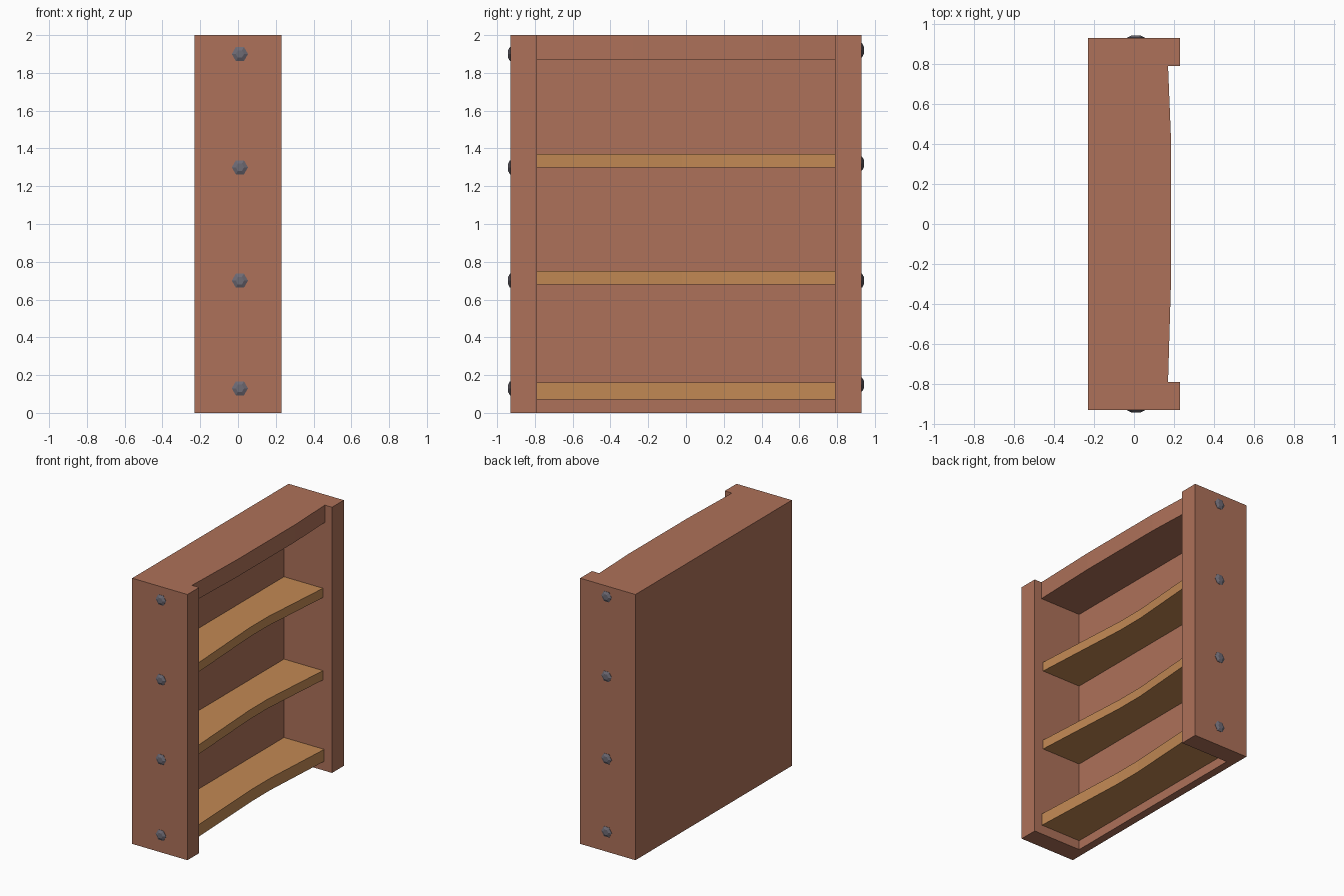
import bpy, bmesh, math
from mathutils import Matrix

if "Cube" in bpy.data.objects:
    bpy.data.objects.remove(bpy.data.objects["Cube"])


def material(name, rgb):
    m = bpy.data.materials.new(name)
    m.diffuse_color = (*rgb, 1)
    m.use_nodes = True
    m.node_tree.nodes["Principled BSDF"].inputs["Base Color"].default_value = m.diffuse_color
    return m


RED = material("reddish wood", (0.42, 0.165, 0.100))
TAN = material("light shelf wood", (0.54, 0.25, 0.088))
IRON = material("grey bolt", (0.155, 0.145, 0.175))


def finish(name, bm, mat):
    bmesh.ops.recalc_face_normals(bm, faces=bm.faces)
    mesh = bpy.data.meshes.new(name)
    bm.to_mesh(mesh)
    bm.free()
    mesh.materials.append(mat)
    ob = bpy.data.objects.new(name, mesh)
    bpy.context.collection.objects.link(ob)
    return ob


def board(name, outline, z0, z1, mat):
    """Extrude an x/y outline from z0 up to z1."""
    bm = bmesh.new()
    face = bm.faces.new([bm.verts.new((x, y, z0)) for x, y in outline])
    ext = bmesh.ops.extrude_face_region(bm, geom=[face])
    for g in ext["geom"]:
        if isinstance(g, bmesh.types.BMVert):
            g.co.z = z1
    return finish(name, bm, mat)


def rect(x0, x1, y0, y1):
    return [(x0, y0), (x1, y0), (x1, y1), (x0, y1)]


INNER, OUTER, BACK = 0.79, 0.93, -0.17

# Upright sides and back panel
for s, label in ((-1, "front"), (1, "rear")):
    y0, y1 = sorted((s * INNER, s * OUTER))
    board(f"side_panel_{label}", rect(-0.23, 0.23, y0, y1), 0, 2, RED)
board("back_panel", rect(-0.23, BACK, -INNER, INNER), 0, 2, RED)

# Top board with a slightly bowed front edge
board("top_board", [(BACK, -INNER), (0.17, -INNER), (0.185, -0.28),
                    (0.185, 0.42), (0.17, INNER), (BACK, INNER)], 1.87, 2, RED)

# Shelves, worn hollow along the front edge
for i, (z0, z1, end, mid) in enumerate(((0.07, 0.16, 0.165, 0.13),
                                        (0.68, 0.75, 0.155, 0.11),
                                        (1.30, 1.37, 0.155, 0.11))):
    board(f"shelf_{i + 1}", [(BACK, -INNER), (end, -INNER), (mid, -0.02),
                             (mid, 0.2), (end, INNER), (BACK, INNER)],
          z0, z1, TAN)

# Hexagonal bolt heads with tapered caps
for s, label, heights in ((-1, "front", (0.13, 0.70, 1.30, 1.90)),
                          (1, "rear", (0.15, 0.70, 1.32, 1.92))):
    for i, z in enumerate(heights):
        bm = bmesh.new()
        rings = []
        for r, d in ((0.043, -0.005), (0.043, 0.002), (0.022, 0.012)):
            rings.append([bm.verts.new((0.01 + r * math.cos(k * math.pi / 3),
                                        s * (OUTER + d),
                                        z + r * math.sin(k * math.pi / 3)))
                          for k in range(6)])
        for a, b in zip(rings, rings[1:]):
            for k in range(6):
                n = (k + 1) % 6
                bm.faces.new((a[k], a[n], b[n], b[k]))
        bm.faces.new(rings[0])
        bm.faces.new(rings[-1])
        finish(f"bolt_{label}_{i + 1}", bm, IRON)
